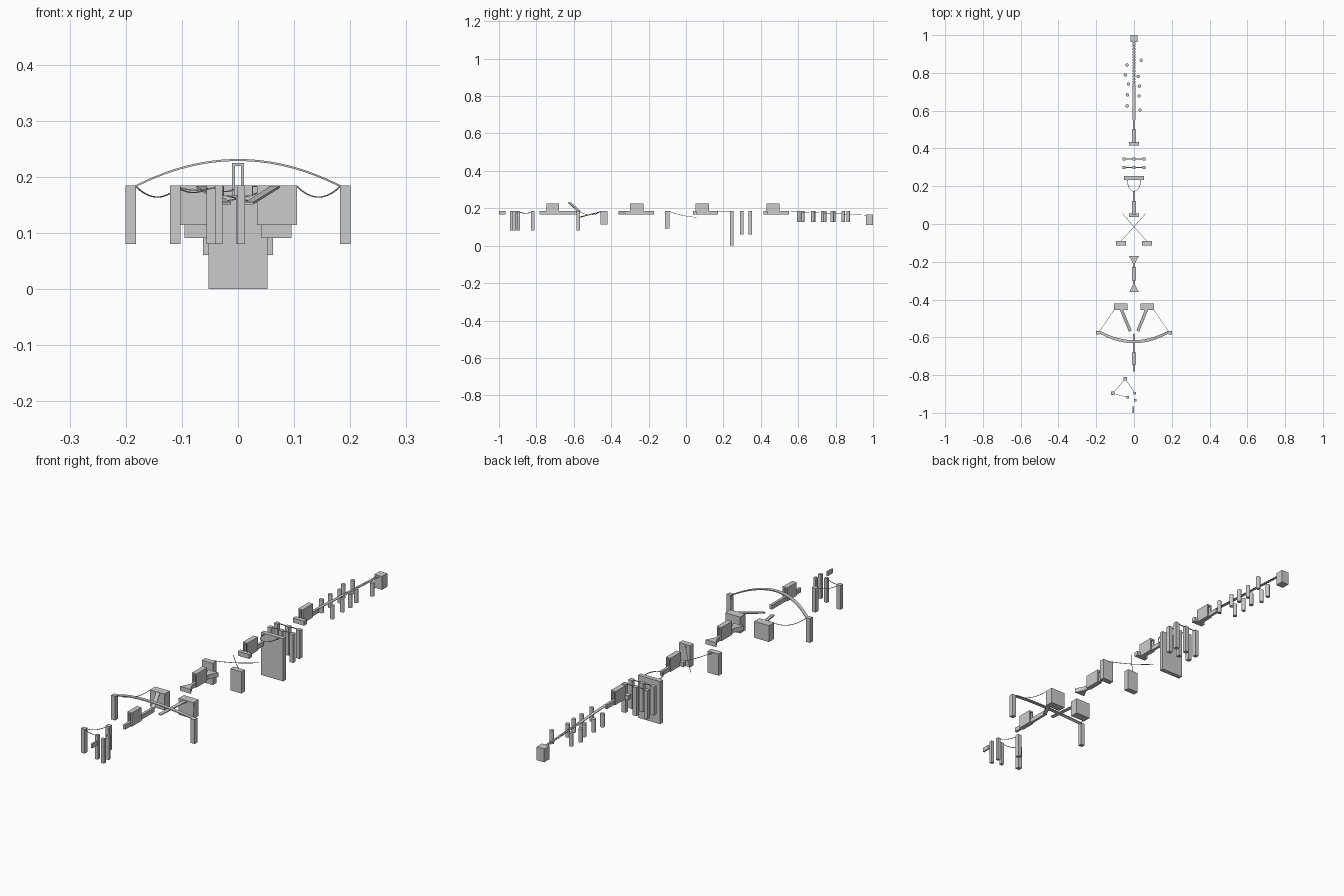
import bpy, bmesh, math
from mathutils import Vector

if "Cube" in bpy.data.objects:
    bpy.data.objects.remove(bpy.data.objects["Cube"])

TOP = 0.185   # common deck height


def make(name, verts, faces):
    me = bpy.data.meshes.new(name)
    me.from_pydata(verts, [], faces)
    bm = bmesh.new()
    bm.from_mesh(me)
    bmesh.ops.recalc_face_normals(bm, faces=bm.faces)
    bm.to_mesh(me)
    bm.free()
    ob = bpy.data.objects.new(name, me)
    bpy.context.collection.objects.link(ob)
    return ob


def prism(name, outline, z0, z1):
    """Vertical extrusion of an xy outline."""
    n = len(outline)
    v = [(x, y, z0) for x, y in outline] + [(x, y, z1) for x, y in outline]
    f = [list(range(n)), list(range(n, 2 * n))]
    f += [(i, (i + 1) % n, n + (i + 1) % n, n + i) for i in range(n)]
    return make(name, v, f)


def box(name, x0, x1, y0, y1, z0, z1):
    return prism(name, [(x0, y0), (x1, y0), (x1, y1), (x0, y1)], z0, z1)


def post(name, x, y, r, z0, z1=TOP):
    return box(name, x - r, x + r, y - r, y + r, z0, z1)


def sweep(name, pts, side, up):
    """Rectangular strip along a path; side and up are half-size vectors."""
    s, u = Vector(side), Vector(up)
    v = []
    for p in map(Vector, pts):
        v += [p - s - u, p + s - u, p + s + u, p - s + u]
    n, f = len(pts), [(0, 1, 2, 3)]
    for i in range(n - 1):
        f += [(4*i + k, 4*i + (k+1) % 4, 4*i + 4 + (k+1) % 4, 4*i + 4 + k) for k in range(4)]
    f.append(tuple(4 * (n - 1) + k for k in range(4)))
    return make(name, v, f)


def rope(name, a, b, sag, r=0.001, n=16):
    """Thin hanging cord between two points."""
    a, b = Vector(a), Vector(b)
    pts = [a.lerp(b, i / n) - Vector((0, 0, 4 * sag * (i/n) * (1 - i/n))) for i in range(n + 1)]
    d = b - a
    side = Vector((-d.y, d.x, 0)).normalized() * r
    return sweep(name, pts, side, (0, 0, r))


def station(name, y0, y1, t0, t1):
    """Narrow deck with a small open tunnel on top."""
    box(name + "_beam", -0.0055, 0.0055, y0, y1, 0.166, TOP)
    for s in (-1, 1):
        xs = sorted((s * 0.005, s * 0.011))
        box(name + "_tunnel_wall", *xs, t0, t1, 0.166, 0.219)
    box(name + "_tunnel_roof", -0.011, 0.011, t0, t1, 0.219, 0.225)


# Start beam and first rope posts
box("start_beam", -0.007, 0.0, -1.0, -0.965, 0.166, TOP)
post("rope_post_left", -0.112, -0.897, 0.0095, 0.08)
post("rope_post_back", -0.047, -0.82, 0.0095, 0.08)
for x, y in ((0.006, -0.933), (-0.034, -0.917), (0.003, -0.895)):
    post("step_post", x, y, 0.0068, 0.08)
rope("first_rope", (-0.112, -0.897, 0.184), (-0.047, -0.82, 0.184), 0.012)
rope("second_rope", (-0.047, -0.82, 0.184), (0.003, -0.895, 0.184), 0.01)
rope("third_rope", (-0.112, -0.897, 0.184), (-0.034, -0.917, 0.184), 0.008)

# First station and arch bridge
station("first_station", -0.782, -0.583, -0.745, -0.68)
arch = []
for i in range(33):
    t = -1 + i / 16
    h = 1 - t * t
    arch.append((0.183 * t, -0.571 - 0.052 * h, 0.183 + 0.047 * h))
sweep("arch_bridge", arch, (0, 0.008, 0), (0, 0, 0.0018))

for s in (-1, 1):
    # Arch posts, ropes, landings and ramps
    post("arch_post", s * 0.191, -0.575, 0.0095, 0.08)
    rope("arch_rope", (s * 0.183, -0.569, 0.184), (s * 0.104, -0.453, 0.184), 0.02)
    xs = sorted((s * 0.034, s * 0.105))
    box("landing_block", *xs, -0.456, -0.42, 0.114, TOP)
    sweep("landing_ramp", [(s * 0.02, -0.567, 0.153), (s * 0.068, -0.45, 0.183)],
          (0.0075, s * -0.003, 0), (0, 0, 0.002))
    # Panels with crossing ropes
    xs = sorted((s * 0.042, s * 0.095))
    box("cross_panel", *xs, -0.113, -0.089, 0.091, TOP)
    rope("cross_rope", (s * 0.068, -0.091, 0.184), (-s * 0.062, 0.056, 0.152), 0.006)

# Second station with flared ends
station("second_station", -0.34, -0.19, -0.3, -0.227)
for y0, y1 in ((-0.361, -0.322), (-0.17, -0.208)):
    prism("flared_end", [(-0.026, y0), (0.026, y0), (0.0055, y1), (-0.0055, y1)], 0.166, TOP)

# Third station, forked rail and tall wall
station("third_station", 0.037, 0.172, 0.05, 0.122)
box("third_station_base", -0.027, 0.027, 0.037, 0.056, 0.166, TOP)
fork = [(0.034 * math.cos(a), 0.226 + 0.054 * math.sin(a)) for a in
        [math.radians(-180 + 12 * i) for i in range(16)]]
fork = [(-0.036, 0.243)] + fork + [(0.036, 0.243)]
rail = [(x * 1.04, y) for x, y in fork] + [(x * 0.96, y + 0.002) for x, y in reversed(fork)]
prism("forked_rail", rail, 0.182, 0.1845)
box("tall_wall", -0.053, 0.053, 0.234, 0.253, 0.0, TOP)

# Rows of hanging posts joined by thin bars
for y in (0.299, 0.344):
    for x in (-0.053, 0, 0.053):
        post("row_post", x, y, 0.009, 0.061)
    box("row_bar", -0.053, 0.053, y - 0.0015, y + 0.0015, 0.182, 0.185)

# Fourth station and descending slatted walkway
station("fourth_station", 0.415, 0.55, 0.43, 0.5)
box("fourth_station_base", -0.027, 0.027, 0.415, 0.435, 0.166, TOP)


def walk_z(y):
    return 0.183 - 0.02 * (y - 0.55) / 0.42


sweep("walkway_board", [(0, 0.55, walk_z(0.55)), (0, 0.73, walk_z(0.73))],
      (0.007, 0, 0), (0, 0, 0.001))
sweep("walkway_spine", [(0, 0.73, walk_z(0.73)), (0, 0.967, walk_z(0.967))],
      (0.002, 0, 0), (0, 0, 0.001))
for i in range(16):
    y = 0.738 + i * 0.0145
    box("walkway_slat", -0.007, 0.007, y - 0.0045, y + 0.0045, walk_z(y) - 0.001, walk_z(y) + 0.001)

# Scattered round posts
for x, y in ((0.038, 0.867), (-0.037, 0.841), (-0.046, 0.789), (0.022, 0.781), (-0.029, 0.741),
             (0.028, 0.73), (-0.035, 0.684), (0.027, 0.678), (0.032, 0.603), (-0.036, 0.625)):
    ring = [(x + 0.009 * math.cos(a * math.pi / 6), y + 0.009 * math.sin(a * math.pi / 6))
            for a in range(12)]
    prism("round_post", ring, 0.127, TOP)

# Finish block
box("finish_block", -0.018, 0.018, 0.963, 1.0, 0.11, 0.168)
